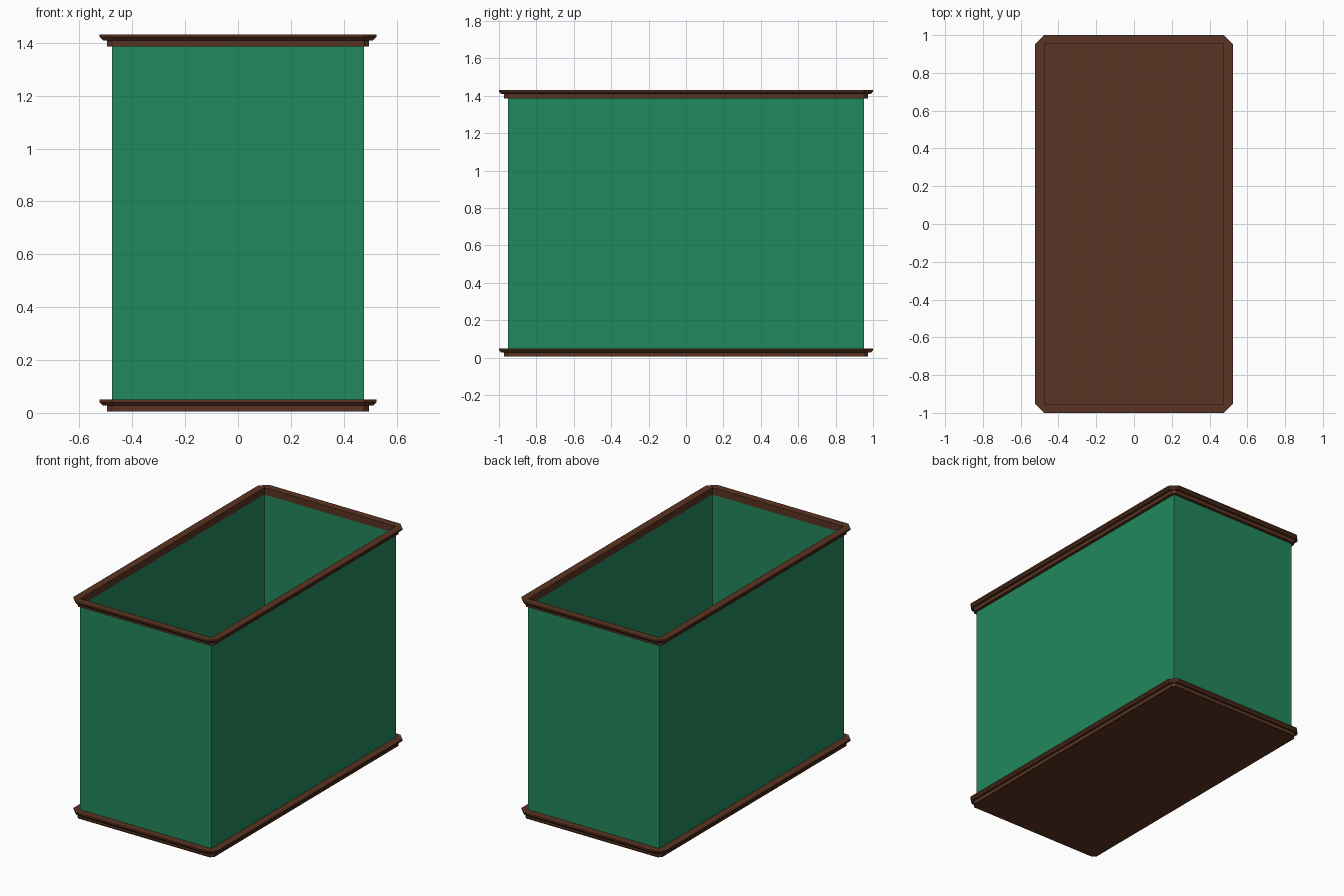
import bpy
import bmesh

cube = bpy.data.objects.get("Cube")
if cube:
    bpy.data.objects.remove(cube, do_unlink=True)

HX, HY = 0.476, 0.953          # half size of the walls
BASE_Z, TOP_Z = 0.005, 1.386   # undersides of the two mouldings


def material(name, rgb):
    mat = bpy.data.materials.new(name)
    mat.use_nodes = True
    mat.diffuse_color = (*rgb, 1)
    mat.node_tree.nodes["Principled BSDF"].inputs["Base Color"].default_value = (*rgb, 1)
    return mat


brown = material("dark brown wood", (0.105, 0.034, 0.016))
green = material("green panel", (0.016, 0.246, 0.109))


def finish(bm, name, mat):
    mesh = bpy.data.meshes.new(name)
    bm.to_mesh(mesh)
    bm.free()
    mesh.materials.append(mat)
    obj = bpy.data.objects.new(name, mesh)
    bpy.context.collection.objects.link(obj)
    return obj


def outline(bm, d, z):
    """Rectangle grown outwards by d, with its corners cut off."""
    pts = []
    for sx, sy in ((1, 1), (-1, 1), (-1, -1), (1, -1)):
        pair = [(sx * (HX + d), sy * HY), (sx * HX, sy * (HY + d))]
        pts += pair if sx * sy > 0 else pair[::-1]
    return [bm.verts.new((x, y, z)) for x, y in pts]


def bridge(bm, low, high):
    n = len(low)
    for i in range(n):
        j = (i + 1) % n
        bm.faces.new((low[i], low[j], high[j], high[i]))


# Stepped moulding swept around the box
PROFILE = [(-0.001, 0), (0.02, 0), (0.02, 0.023), (0.035, 0.023),
           (0.047, 0.035), (0.047, 0.045), (-0.001, 0.045)]


def moulding(name, z):
    bm = bmesh.new()
    rings = [outline(bm, d, z + h) for d, h in PROFILE]
    for k, ring in enumerate(rings):
        bridge(bm, ring, rings[(k + 1) % len(rings)])
    bmesh.ops.recalc_face_normals(bm, faces=bm.faces)
    return finish(bm, name, brown)


moulding("base_moulding", BASE_Z)
moulding("top_moulding", TOP_Z)

# Floor panel
bm = bmesh.new()
bm.faces.new(outline(bm, 0.02, 0))
finish(bm, "floor", brown)

# Four thin walls, open at the top
bm = bmesh.new()
corners = ((1, 1), (-1, 1), (-1, -1), (1, -1))
low, high = ([bm.verts.new((sx * HX, sy * HY, z)) for sx, sy in corners]
             for z in (BASE_Z, TOP_Z + 0.01))
bridge(bm, low, high)
finish(bm, "walls", green)
